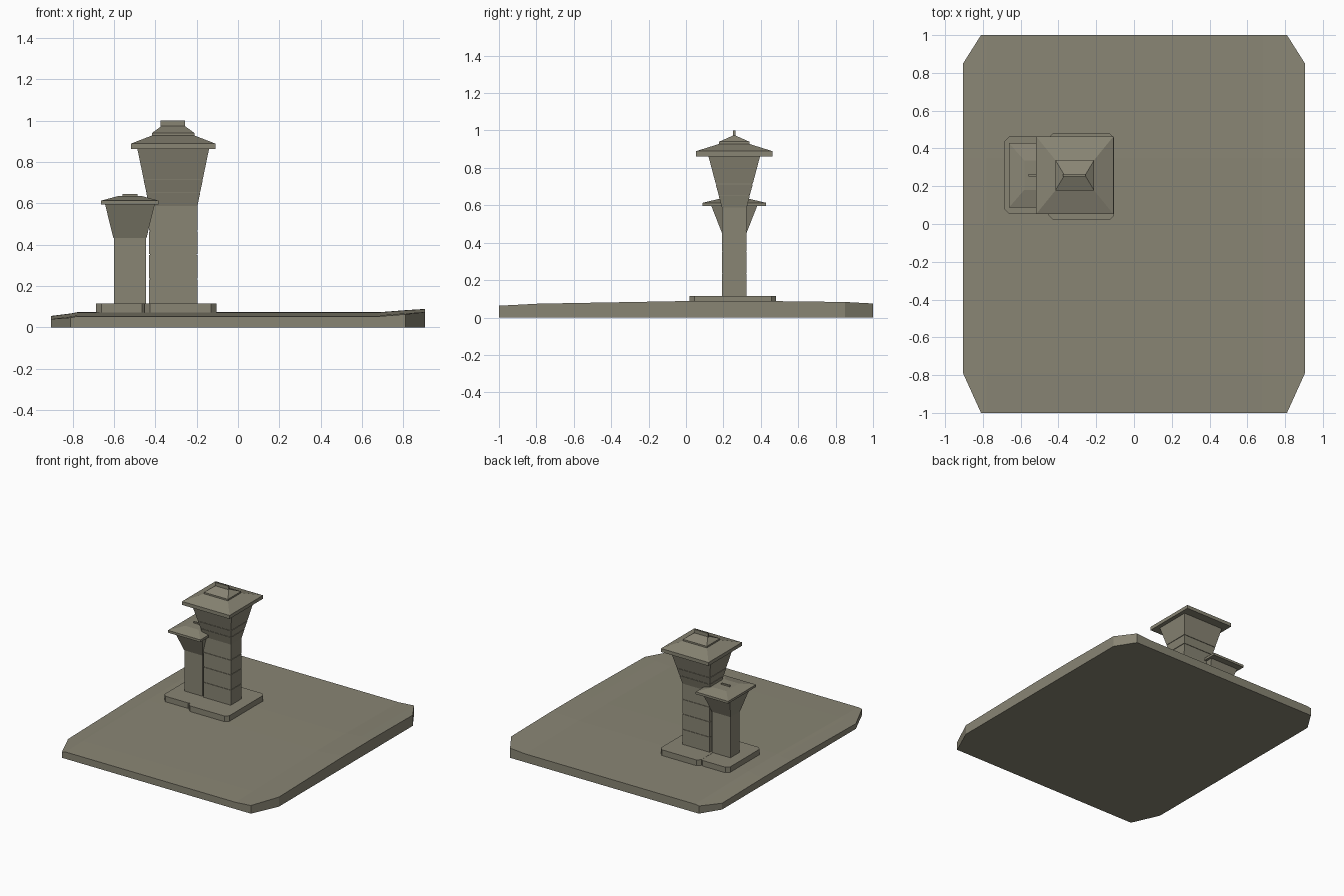
import bpy, bmesh

if "Cube" in bpy.data.objects:
    bpy.data.objects.remove(bpy.data.objects["Cube"])

mat = bpy.data.materials.new("olive grey stone")
mat.diffuse_color = (0.25, 0.235, 0.175, 1)
mat.use_nodes = True
mat.node_tree.nodes["Principled BSDF"].inputs["Base Color"].default_value = mat.diffuse_color


def finish(name, bm):
    bmesh.ops.recalc_face_normals(bm, faces=bm.faces)
    me = bpy.data.meshes.new(name)
    bm.to_mesh(me)
    bm.free()
    me.materials.append(mat)
    ob = bpy.data.objects.new(name, me)
    bpy.context.collection.objects.link(ob)
    return ob


def loft(name, cx, cy, sections):
    """Stack of rectangles (half x, half y, z) skinned and capped."""
    bm = bmesh.new()
    rings = [[bm.verts.new((cx + sx * hx, cy + sy * hy, z))
              for sx, sy in ((-1, -1), (1, -1), (1, 1), (-1, 1))]
             for hx, hy, z in sections]
    for a, b in zip(rings, rings[1:]):
        for i in range(4):
            j = (i + 1) % 4
            bm.faces.new((a[i], a[j], b[j], b[i]))
    bm.faces.new(rings[0][::-1])
    bm.faces.new(rings[-1])
    return finish(name, bm)


def with_seams(lo, hi, zs, d=0.004, h=0.002):
    """Sections from lo to hi with narrow grooves cut at heights zs."""
    out = [lo]
    for z in zs:
        t = (z - lo[2]) / (hi[2] - lo[2])
        x, y = (lo[k] + (hi[k] - lo[k]) * t for k in (0, 1))
        out += [(x, y, z - h), (x - d, y - d, z - h),
                (x - d, y - d, z + h), (x, y, z + h)]
    return out + [hi]


def pad(name, x0, x1, y0, y1, z0, z1, c):
    """Slab with chamfered corners."""
    bm = bmesh.new()
    pts = [(x0 + c, y0), (x1 - c, y0), (x1, y0 + c), (x1, y1 - c),
           (x1 - c, y1), (x0 + c, y1), (x0, y1 - c), (x0, y0 + c)]
    f = bm.faces.new([bm.verts.new((x, y, z0)) for x, y in pts])
    r = bmesh.ops.extrude_face_region(bm, geom=[f], use_keep_orig=True)
    for v in r["geom"]:
        if isinstance(v, bmesh.types.BMVert):
            v.co.z = z1
    finish(name, bm)


# Ground slab: gently uneven top, cut corners
cols = [(-0.905, -0.018), (-0.81, -0.006), (-0.78, 0), (0.68, 0), (0.81, 0.01), (0.905, 0.016)]
rows = [(-1, 0.053), (-0.79, 0.058), (0, 0.072), (0.35, 0.073), (0.85, 0.067), (1, 0.065)]
bm = bmesh.new()
grid = {}
for i, (x, dz) in enumerate(cols):
    for j, (y, z) in enumerate(rows):
        if not (i in (0, 5) and j in (0, 5)):
            grid[i, j] = bm.verts.new((x, y, z + dz))
for i in range(5):
    for j in range(5):
        bm.faces.new([grid[k] for k in ((i, j), (i + 1, j), (i + 1, j + 1), (i, j + 1)) if k in grid])
r = bmesh.ops.extrude_face_region(bm, geom=bm.faces[:], use_keep_orig=True)
for v in r["geom"]:
    if isinstance(v, bmesh.types.BMVert):
        v.co.z = 0
finish("ground_slab", bm)

# Footings
pad("main_footing", -0.452, -0.105, 0.02, 0.482, 0.03, 0.116, 0.025)
pad("side_footing", -0.686, -0.44, 0.054, 0.462, 0.03, 0.115, 0.025)

# Main tower
CX, CY = -0.3135, 0.258
loft("main_shaft", CX, CY, with_seams((0.117, 0.066, 0.1), (0.117, 0.066, 0.587),
                                      (0.234, 0.352, 0.466)))
loft("main_flared_cabin", CX, CY, with_seams((0.117, 0.066, 0.587), (0.174, 0.139, 0.866),
                                             (0.654, 0.714)))
loft("main_roof", CX, CY, [(0.204, 0.205, 0.862), (0.204, 0.205, 0.889), (0.103, 0.081, 0.928)])
loft("main_roof_cap", CX, CY, [(0.103, 0.081, 0.926), (0.103, 0.081, 0.94), (0.058, 0.006, 0.973)])
loft("main_roof_fin", CX - 0.003, CY, [(0.059, 0.006, 0.965), (0.059, 0.006, 1.0)])

# Side tower
SX = -0.523
loft("side_shaft", SX, CY, [(0.078, 0.056, 0.1), (0.078, 0.056, 0.432)])
loft("side_flared_cabin", SX, CY, [(0.08, 0.058, 0.432), (0.121, 0.123, 0.598)])
loft("side_roof", SX, CY, [(0.139, 0.171, 0.595), (0.139, 0.171, 0.613), (0.058, 0.078, 0.635)])
loft("side_roof_fin", SX, CY, [(0.036, 0.006, 0.63), (0.036, 0.006, 0.645)])
